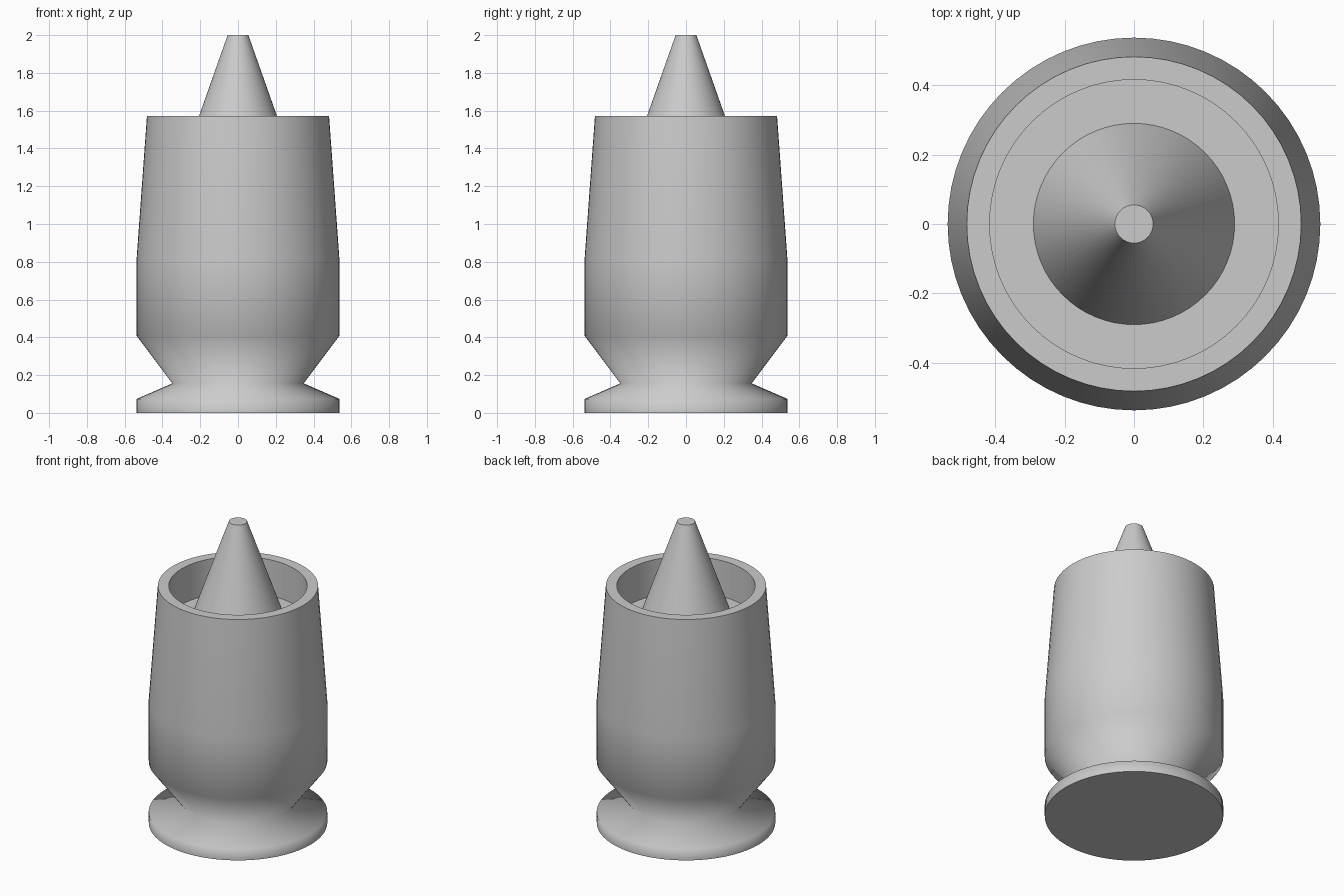
import bpy, bmesh, math

if "Cube" in bpy.data.objects:
    bpy.data.objects.remove(bpy.data.objects["Cube"])

SIDES = 64


def lathe(name, profile, sharp=(), flat=()):
    """Revolve an (r, z) profile about z; sharp lists profile points with hard edges."""
    bm = bmesh.new()
    rings = []
    for r, z in profile:
        if r == 0:
            rings.append([bm.verts.new((0, 0, z))])
        else:
            angles = [2 * math.pi * i / SIDES for i in range(SIDES)]
            rings.append([bm.verts.new((r * math.cos(a), r * math.sin(a), z)) for a in angles])
    for k, (a, b) in enumerate(zip(rings, rings[1:])):
        for i in range(SIDES):
            j = (i + 1) % SIDES
            if len(a) == 1:
                face = bm.faces.new((a[0], b[j], b[i]))
            elif len(b) == 1:
                face = bm.faces.new((a[i], a[j], b[0]))
            else:
                face = bm.faces.new((a[i], a[j], b[j], b[i]))
            face.smooth = k not in flat
    for k in sharp:
        for i in range(SIDES):
            bm.edges.get((rings[k][i], rings[k][(i + 1) % SIDES])).smooth = False
    bmesh.ops.recalc_face_normals(bm, faces=bm.faces[:])
    mesh = bpy.data.meshes.new(name)
    bm.to_mesh(mesh)
    bm.free()
    obj = bpy.data.objects.new(name, mesh)
    bpy.context.collection.objects.link(obj)
    return obj


# Flared foot, pinched neck, tapered cup and recessed floor
FLOOR = 1.335
lathe("cup_body", [
    (0, 0), (0.537, 0), (0.537, 0.074), (0.348, 0.156), (0.537, 0.408),
    (0.537, 0.813), (0.482, 1.573), (0.416, 1.573), (0.416, FLOOR), (0.29, FLOOR),
    # Cone spike rising from the floor
    (0.055, 2.0), (0, 2.0)],
    sharp=(1, 6, 7, 8, 9, 10), flat=(0, 6, 8, 10)).name = "cup_and_spike"
